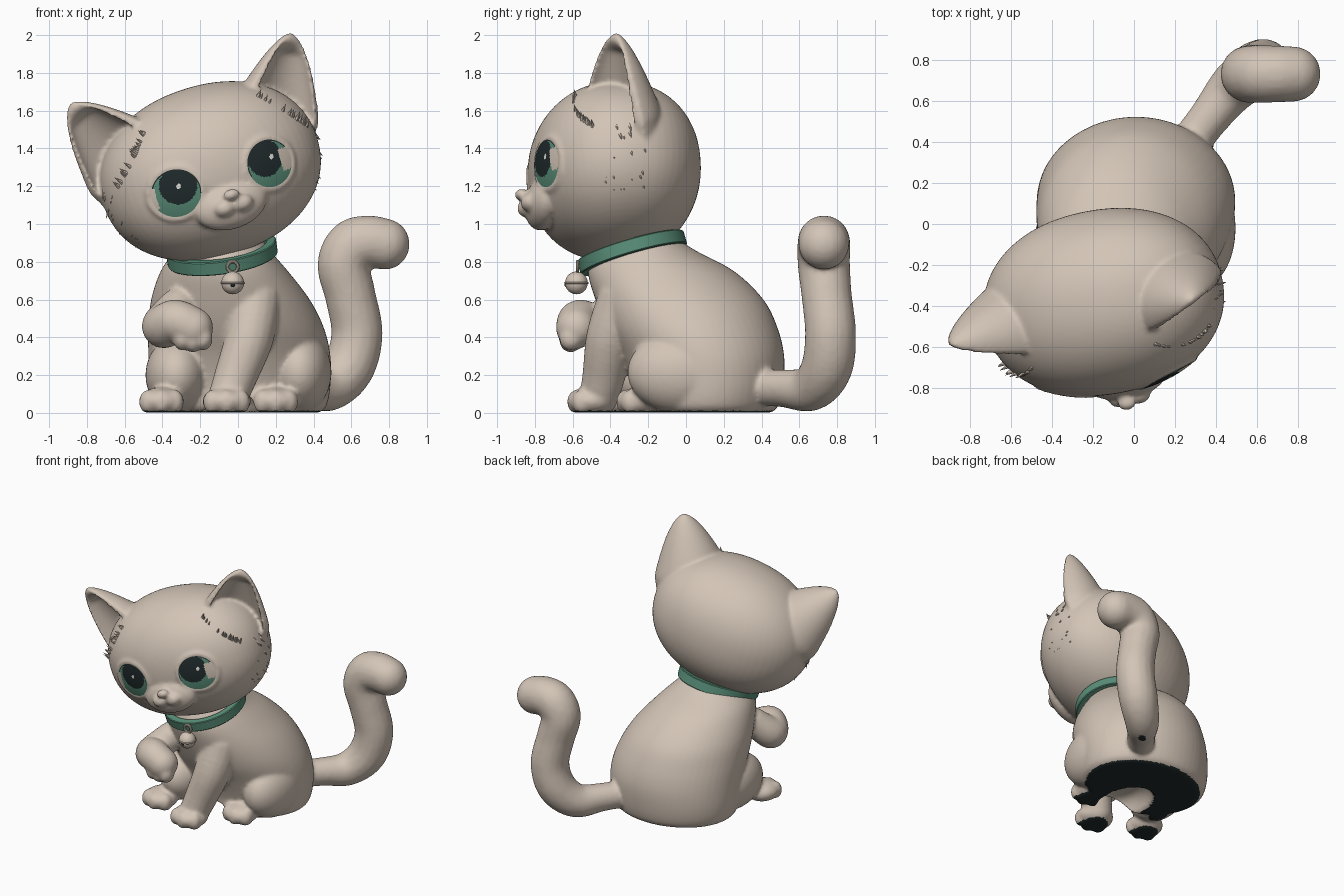
import bpy, bmesh, math, random
from mathutils import Matrix, Vector

if "Cube" in bpy.data.objects:
    bpy.data.objects.remove(bpy.data.objects["Cube"])

random.seed(4)


def mat(name, r, g, b):
    m = bpy.data.materials.new(name)
    m.diffuse_color = (r, g, b, 1)
    m.use_nodes = True
    m.node_tree.nodes["Principled BSDF"].inputs["Base Color"].default_value = m.diffuse_color
    return m


FUR = mat("beige fur", 0.65, 0.555, 0.47)
TEAL = mat("teal", 0.10, 0.27, 0.19)
DARK = mat("dark pupil", 0.015, 0.024, 0.025)
WHITE = mat("white glint", 0.80, 0.78, 0.75)

A, B, C, P = 0.595, 0.45, 0.455, 2.15      # head half sizes and roundness
HEAD = (Matrix.Translation((-0.147, -0.38, 1.28)) @ Matrix.Rotation(math.radians(10.5), 4, 'Z')
        @ Matrix.Rotation(math.radians(-17.5), 4, 'Y'))


def finish(bm, name, mats, voxel=0):
    if not voxel:
        bmesh.ops.recalc_face_normals(bm, faces=bm.faces)
    me = bpy.data.meshes.new(name)
    bm.to_mesh(me)
    bm.free()
    ob = bpy.data.objects.new(name, me)
    bpy.context.collection.objects.link(ob)
    if voxel:                               # fuse the overlapping parts into one skin
        r = ob.modifiers.new("fuse", 'REMESH')
        r.mode = 'VOXEL'
        r.voxel_size = voxel
        s = ob.modifiers.new("soften", 'SMOOTH')
        s.factor, s.iterations = 0.5, 6
        dg = bpy.context.evaluated_depsgraph_get()
        me = bpy.data.meshes.new_from_object(ob.evaluated_get(dg))
        ob.modifiers.clear()
        ob.data = me
        me.materials.clear()
    for m in mats:
        me.materials.append(m)
    me.polygons.foreach_set("use_smooth", [True] * len(me.polygons))
    if not voxel:
        me.set_sharp_from_angle(angle=0.6)
    return ob


def ball(bm, c, r, seg=18):
    r = (r, r, r) if isinstance(r, (int, float)) else r
    n = seg * 2 // 3

    def pt(i, j):
        a, b = i * math.tau / seg, j * math.pi / n
        return (c[0] + r[0] * math.sin(b) * math.cos(a), c[1] + r[1] * math.sin(b) * math.sin(a),
                c[2] - r[2] * math.cos(b))
    rows = [[bm.verts.new(pt(i, j)) for i in range(seg)] for j in range(1, n)]
    lo, hi = bm.verts.new(pt(0, 0)), bm.verts.new(pt(0, n))
    for i in range(seg):
        k = (i + 1) % seg
        bm.faces.new((lo, rows[0][k], rows[0][i]))
        bm.faces.new((hi, rows[-1][i], rows[-1][k]))
        for p, q in zip(rows, rows[1:]):
            bm.faces.new((p[i], p[k], q[k], q[i]))
    return [lo, hi] + sum(rows, [])


def spline(rows, n):
    """Catmull-Rom through rows of numbers."""
    out = []
    for i in range(len(rows) - 1):
        q = [Vector(rows[max(0, min(len(rows) - 1, j))]) for j in (i - 1, i, i + 1, i + 2)]
        for k in range(n):
            t = k / n
            out.append(0.5 * (2 * q[1] + (q[2] - q[0]) * t + (2 * q[0] - 5 * q[1] + 4 * q[2] - q[3]) * t * t
                              + (3 * q[1] - q[0] - 3 * q[2] + q[3]) * t ** 3))
    return out + [Vector(rows[-1])]


def limb(bm, rows, n=7):
    for p in spline(rows, n):
        ball(bm, p[:3], p[3])


def loft(bm, rings, closed=False):
    rs = [[bm.verts.new(p) for p in ring] for ring in rings]
    n = len(rs[0])
    fs = []
    for a, b in zip(rs, rs[1:] + (rs[:1] if closed else [])):
        for i in range(n):
            fs.append(bm.faces.new((a[i], a[(i + 1) % n], b[(i + 1) % n], b[i])))
    if not closed:
        fs += [bm.faces.new(rs[0]), bm.faces.new(rs[-1])]
    bmesh.ops.recalc_face_normals(bm, faces=fs)


def paw(bm, x, y, rx=0.12):
    ball(bm, (x, y, 0.062), (rx, 0.13, 0.075), 24)
    for k in (-1, 0, 1):
        ball(bm, (x + k * rx * 0.56, y - 0.075 + abs(k) * 0.025, 0.058), (0.052, 0.055, 0.066))


# ---- body, legs and tail
bm = bmesh.new()
sections = [  # z, x min, x max, y min, y max
    (0, -.40, .43, -.22, .45), (.04, -.45, .47, -.26, .49), (.15, -.47, .49, -.28, .515),
    (.3, -.475, .49, -.34, .52), (.45, -.475, .455, -.42, .485), (.6, -.46, .38, -.48, .41),
    (.75, -.41, .265, -.52, .255), (.86, -.335, .17, -.49, .05), (.96, -.27, .10, -.42, -.1)]
rings = []
for z, x0, x1, y0, y1 in spline(sections, 5):
    rings.append([((x0 + x1) / 2 + (x1 - x0) / 2 * math.cos(a), (y0 + y1) / 2 + (y1 - y0) / 2 * math.sin(a), max(z, 0))
                  for a in (i * math.tau / 56 for i in range(56))])
loft(bm, rings)
ball(bm, (.325, -.02, .215), (.17, .29, .22), 36)             # haunches
ball(bm, (-.325, -.12, .20), (.165, .27, .20), 36)
paw(bm, .20, -.24)
paw(bm, -.405, -.36)
limb(bm, [(.09, -.33, .60, .14), (.06, -.40, .4, .13), (-.01, -.435, .2, .115), (-.05, -.46, .09, .105)])
paw(bm, -.06, -.50, .13)
# raised front leg with a hanging paw
limb(bm, [(-.32, -.37, .56, .10), (-.395, -.47, .46, .115), (-.33, -.56, .485, .115), (-.24, -.58, .45, .11)])
for k in (-1, 0, 1):
    ball(bm, (-.24 + k * .055, -.61, .385 + abs(k) * .01), (.052, .062, .066))
limb(bm, [(.2, .3, .14, .10), (.36, .51, .13, .10), (.48, .66, .13, .12), (.585, .745, .24, .137), (.63, .765, .42, .137),
          (.595, .745, .62, .135), (.56, .73, .78, .14), (.605, .73, .88, .142), (.69, .73, .905, .14),
          (.775, .73, .893, .135)])
for v in bm.verts:
    v.co.z = max(v.co.z, .001)
body = finish(bm, "body_legs_tail", [FUR, DARK], 0.013)
# hollow under the belly, dark flat base
me = body.data
co = [0.0] * (3 * len(me.vertices))
me.vertices.foreach_get("co", co)
for i in range(0, len(co), 3):
    e = ((co[i] + .02) / .17) ** 2 + ((co[i + 1] + .13) / .25) ** 2
    if e < 1:
        co[i + 2] = max(co[i + 2], .12 * (1 - e * e))
me.vertices.foreach_set("co", co)
me.update()
mid, nor = [0.0] * (3 * len(me.polygons)), [0.0] * (3 * len(me.polygons))
me.polygons.foreach_get("center", mid)
me.polygons.foreach_get("normal", nor)
me.polygons.foreach_set("material_index", [int(c < .012 and n < -.8) for c, n in zip(mid[2::3], nor[2::3])])
me.update()


# ---- head with ears and muzzle
def front(x, z):
    return -B * max(0, 1 - abs(x / A) ** P - abs(z / C) ** P) ** (1 / P)


EYE_X, EYE_Z, EYE_W, EYE_H, MID = 0.262, -0.034, 0.127, 0.126, -0.018
bm = bmesh.new()
for v in ball(bm, (0, 0, 0), 1, 64):
    k = sum(abs(q) ** P for q in v.co) ** (-1 / P)
    v.co = Vector((A * v.co.x, B * v.co.y, C * v.co.z)) * k
ball(bm, (MID, -.395, -.18), (.20, .09, .13), 32)
ball(bm, (MID, -.505, -.125), (.045, .035, .03))              # nose
for s in (-1, 1):
    ball(bm, (MID + s * .05, -.475, -.185), (.058, .045, .045))  # muzzle lobes
    ex = s * EYE_X + MID
    for i in range(60):                                       # eyelid ridge
        a = i * math.tau / 60
        x, z = ex + (EYE_W + .01) * math.cos(a), EYE_Z + (EYE_H + .01) * math.sin(a)
        ball(bm, (x, front(x, z) + .006, z), .018, 9)
    # ear: cupped cone, opening turned outward
    base, axis = Vector((s * .41, 0, .21)), Vector((s * .215, -.07, .36))
    u = Vector((s * .36, 0, -.215)).normalized()
    v = axis.cross(u).normalized()
    v = v if v.y > 0 else -v
    cs, sn = math.cos(math.radians(26)), math.sin(math.radians(26))
    u, v = u * cs + v * sn, v * cs - u * sn
    rings = []
    for j in range(26):
        t = -.35 + 1.35 * (1 - (1 - j / 25) ** 1.6)
        f = max(.01, min(1, 1 - t)) ** .6
        w, d = .265 * f, .165 * f
        cup = 1.12 * min(1, max(0, (.93 - t) * 5)) - .1
        arc = [i * math.pi / 20 for i in range(21)]
        sec = [(w * math.cos(a), d * (1.5 * math.sin(a) - .5)) for a in arc]
        sec += [(.83 * w * math.cos(a), d * (cup * math.sin(a) - .68)) for a in reversed(arc)]
        rings.append([base + axis * t + u * p + v * q for p, q in sec])
    loft(bm, rings)
bm.transform(HEAD)
finish(bm, "head_and_ears", [FUR], 0.012)

# ---- eyes: thin plates that follow the head
for s, name in ((-1, "left_eye"), (1, "right_eye")):
    bm = bmesh.new()
    R, N = 22, 64
    ex = s * EYE_X + MID
    loops = [[bm.verts.new((ex + EYE_W * j / R * math.cos(i * math.tau / N), 0,
                            EYE_Z + EYE_H * j / R * math.sin(i * math.tau / N))) for i in range(N)]
             for j in range(1, R + 1)]
    mid = bm.verts.new((ex, 0, EYE_Z))
    for i in range(N):
        k = (i + 1) % N
        bm.faces.new((mid, loops[0][i], loops[0][k]))
        for p, q in zip(loops, loops[1:]):
            bm.faces.new((p[i], q[i], q[k], p[k]))
    for f in bm.faces:
        c = f.calc_center_median()
        p, q = (c.x - ex) / EYE_W, (c.z - EYE_Z) / EYE_H
        r = math.hypot(p, q)
        k = 1                                                  # iris
        if math.hypot(p + s * .15, (q - .28) / 1.05) < .76 or (r > .94 and q > -.3):
            k = 0                                              # pupil and upper outline
        if p * s > (.5 if s > 0 else .8) and -.5 < q < .45:
            k = 3                                              # pale outer side
        if math.hypot(p - .15, q - .25) < .1:
            k = 2                                              # glint
        f.material_index = k
    for v in bm.verts:
        v.co.y = front(v.co.x, v.co.z) - .007
    bm.transform(HEAD)
    finish(bm, name, [DARK, TEAL, WHITE, FUR])

# ---- small fur tufts on cheeks, crown and ear bases
bm = bmesh.new()


def tuft(p, d, size):
    m = Matrix.Translation(p) @ Vector(d).to_track_quat('Z', 'Y').to_matrix().to_4x4()
    bmesh.ops.create_cone(bm, segments=6, radius1=size * .22, radius2=0, depth=size, matrix=m)


for s in (-1, 1):
    for i in range(20):
        a, y = math.radians(random.uniform(-35, 12)), random.uniform(-.16, .06)
        k = (1 - (y / B) ** 2) ** .5
        tuft((s * A * math.cos(a) * k, y, C * math.sin(a) * k), (s * .5, .1, -.8), random.uniform(.04, .07))
    for i in range(22):
        t = random.random()
        x, z = .32 + .22 * t, .32 - .24 * t
        tuft((s * x, front(x, z) - .003, z), (s * .6, -.25, .7), random.uniform(.05, .09))
bm.transform(HEAD)
finish(bm, "fur_tufts", [FUR])


# ---- collar and bell
def ring(name, m, r, prof, place, n=64):
    bm = bmesh.new()
    loft(bm, [[((r + p) * math.cos(a), (r + p) * math.sin(a), q) for p, q in prof]
              for a in (i * math.tau / n for i in range(n))], True)
    bm.transform(place)
    return finish(bm, name, [m])


def circle(r):
    return [(r * math.cos(i * math.tau / 10), r * math.sin(i * math.tau / 10)) for i in range(10)]


ring("collar", TEAL, .275, [(-.03, -.037), (.013, -.037), (.018, -.032), (.018, .032), (.013, .037), (-.03, .037)],
     Matrix.Translation((-.085, -.285, .848)) @ Matrix.Rotation(math.radians(-8), 4, 'Y')
     @ Matrix.Rotation(math.radians(16), 4, 'X'))
bell = Vector((-.028, -.58, .688))
bm = bmesh.new()
ball(bm, bell, .06, 32)
finish(bm, "bell", [FUR])
ring("bell_band", FUR, .059, circle(.006), Matrix.Translation(bell), 40)
ring("bell_hook", FUR, .028, circle(.009),
     Matrix.Translation(bell + Vector((0, .005, .085))) @ Matrix.Rotation(math.pi / 2, 4, 'X'), 28)
bm = bmesh.new()
ball(bm, bell + Vector((0, -.054, -.008)), (.014, .01, .014), 14)
finish(bm, "bell_opening", [DARK])
